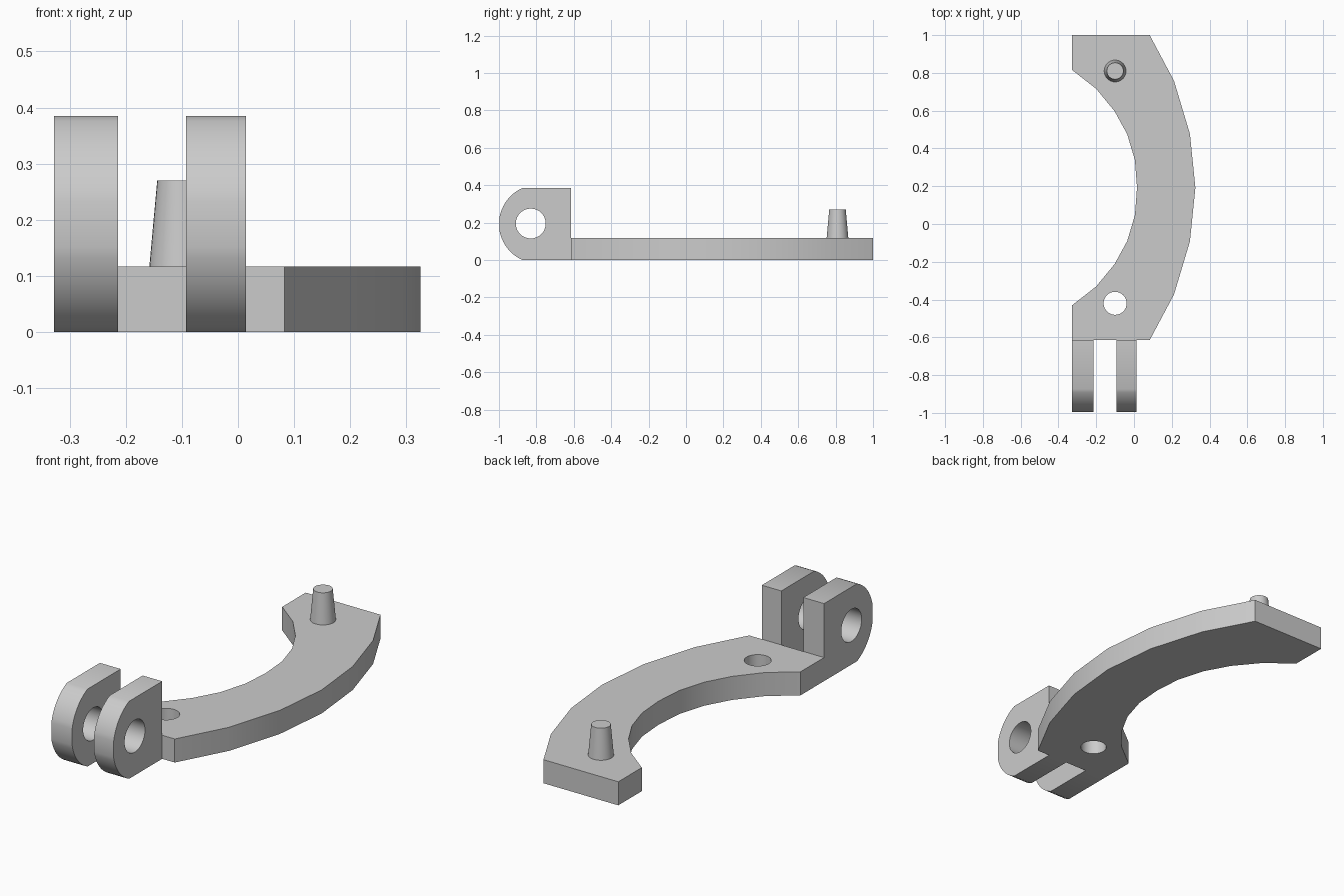
import bpy, bmesh
from math import sin, cos, pi, radians
from mathutils import Matrix, Vector

cube = bpy.data.objects.get("Cube")
if cube:
    bpy.data.objects.remove(cube, do_unlink=True)

grey = bpy.data.materials.new("grey")
grey.use_nodes = True
COLOUR = (0.6, 0.6, 0.6, 1)
grey.diffuse_color = COLOUR
grey.node_tree.nodes["Principled BSDF"].inputs["Base Color"].default_value = COLOUR


def circle(cx, cy, r, n=32):
    return [(cx + r * cos(2 * pi * i / n), cy + r * sin(2 * pi * i / n)) for i in range(n)]


def finish(obj):
    bpy.ops.object.select_all(action='DESELECT')
    obj.select_set(True)
    bpy.context.view_layer.objects.active = obj
    bpy.ops.object.shade_smooth_by_angle(angle=radians(30))


def slab(name, loops, thickness, matrix):
    """Extrude an outline with holes from its local z = 0 up to thickness."""
    curve = bpy.data.curves.new(name + "_outline", 'CURVE')
    curve.dimensions = '2D'
    curve.fill_mode = 'BOTH'
    curve.extrude = thickness / 2
    for loop in loops:
        spline = curve.splines.new('POLY')
        spline.points.add(len(loop) - 1)
        for point, (x, y) in zip(spline.points, loop):
            point.co = (x, y, 0, 1)
        spline.use_cyclic_u = True
    helper = bpy.data.objects.new(name + "_outline", curve)
    bpy.context.collection.objects.link(helper)
    graph = bpy.context.evaluated_depsgraph_get()
    mesh = bpy.data.meshes.new_from_object(helper.evaluated_get(graph))
    bpy.data.objects.remove(helper, do_unlink=True)
    bm = bmesh.new()
    bm.from_mesh(mesh)
    bmesh.ops.remove_doubles(bm, verts=bm.verts, dist=1e-5)
    bmesh.ops.translate(bm, verts=bm.verts, vec=(0, 0, thickness / 2))
    bmesh.ops.transform(bm, matrix=matrix, verts=bm.verts)
    bmesh.ops.recalc_face_normals(bm, faces=bm.faces)
    bm.to_mesh(mesh)
    bm.free()
    mesh.materials.clear()
    mesh.materials.append(grey)
    obj = bpy.data.objects.new(name, mesh)
    bpy.context.collection.objects.link(obj)
    finish(obj)


# Curved plate, symmetric about its middle, with a round hole
MID, PLATE = 0.1925, 0.117
outer = [(0.083, 0.8075), (0.212, 0.565), (0.296, 0.285)]
inner = [(0.005, 0.145), (-0.036, 0.283), (-0.103, 0.405), (-0.2, 0.523), (-0.328, 0.623)]
half = outer + [(0.325, 0)]
upper = [(-0.328, 0.8075)] + half
path = [(x, MID + y) for x, y in upper]
path += [(x, MID - y) for x, y in reversed(upper[:-1])]
path += [(x, MID - y) for x, y in reversed(inner)] + [(0.016, MID)]
path += [(x, MID + y) for x, y in inner]
slab("curved_plate", [path, circle(-0.1, -0.42, 0.061)], PLATE, Matrix.Identity(4))

# Two hinge lugs: rounded front, square back, cross hole
H, R = 0.385, 0.21
arc = [radians(11.25 + 55.2 * i / 10) for i in range(11)]
front = [(-0.79 - R * cos(a), H / 2 + R * sin(a)) for a in reversed(arc)]
lug = [(-0.615, H)] + front + [(y, H - z) for y, z in reversed(front)] + [(-0.615, 0)]
hole = circle(-0.83, 0.195, 0.08)
for name, x0, x1 in (("right_lug", -0.328, -0.214), ("left_lug", -0.093, 0.014)):
    # local x, y, z become world y, z, x
    turn = Matrix(((0, 0, 1, x0), (1, 0, 0, 0), (0, 1, 0, 0), (0, 0, 0, 1)))
    slab(name, [lug, hole], x1 - x0, turn)

# Tapered locating peg
bpy.ops.mesh.primitive_cone_add(vertices=32, radius1=0.058, radius2=0.044, depth=0.153,
                                location=(-0.1, 0.81, PLATE + 0.0765))
peg = bpy.context.object
peg.name = "tapered_peg"
peg.data.materials.append(grey)
finish(peg)
